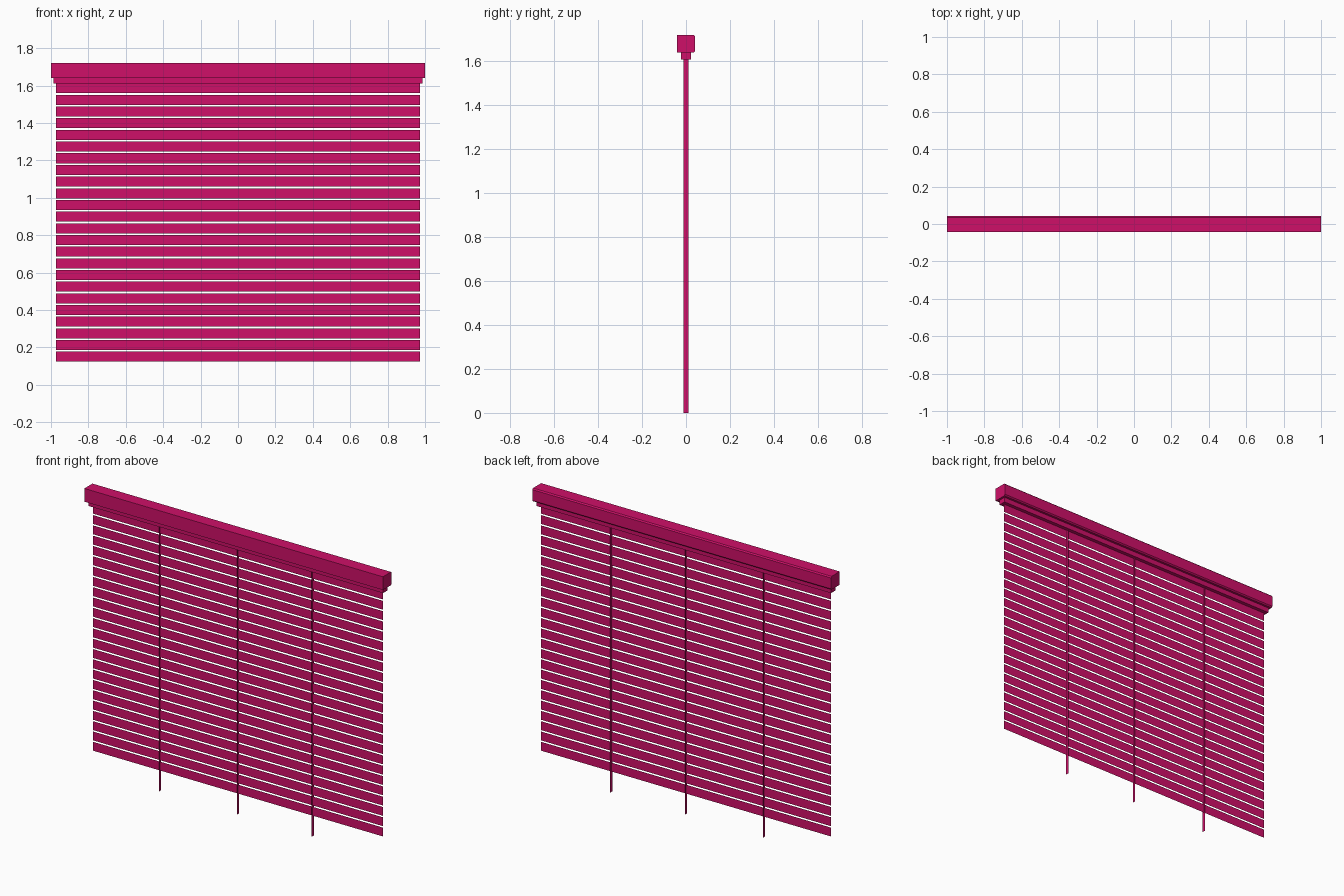
import bpy
import bmesh
from mathutils import Vector

cube = bpy.data.objects.get("Cube")
if cube:
    bpy.data.objects.remove(cube, do_unlink=True)

magenta = bpy.data.materials.new("magenta")
magenta.use_nodes = True
magenta.diffuse_color = (0.62, 0.005, 0.14, 1)
magenta.node_tree.nodes["Principled BSDF"].inputs["Base Color"].default_value = magenta.diffuse_color


def finish(name, bm):
    mesh = bpy.data.meshes.new(name)
    bm.to_mesh(mesh)
    bm.free()
    mesh.materials.append(magenta)
    obj = bpy.data.objects.new(name, mesh)
    bpy.context.collection.objects.link(obj)
    return obj


def extrusion(name, profile, half_length):
    """Extrude a closed (y, z) profile along x."""
    bm = bmesh.new()
    face = bm.faces.new([bm.verts.new((-half_length, y, z)) for y, z in profile])
    result = bmesh.ops.extrude_face_region(bm, geom=[face])
    verts = [v for v in result["geom"] if isinstance(v, bmesh.types.BMVert)]
    bmesh.ops.translate(bm, verts=verts, vec=(2 * half_length, 0, 0))
    bmesh.ops.recalc_face_normals(bm, faces=bm.faces)
    return finish(name, bm)


def sheet(name, corner, side, height):
    """Flat rectangle spanned by a horizontal side and a height."""
    bm = bmesh.new()
    c, s, h = Vector(corner), Vector(side), Vector((0, 0, height))
    bm.faces.new([bm.verts.new(p) for p in (c, c + s, c + s + h, c + h)])
    return finish(name, bm)


# Head rail with bevelled rear edges
depth, low, high, cut = 0.042, 1.64, 1.72, 0.007
extrusion("head_rail", [(-depth, low), (depth - cut, low), (depth, low + cut),
                        (depth, high - cut), (depth - cut, high), (-depth, high)], 1.0)

# Narrower rail underneath
extrusion("lower_rail", [(-0.022, 1.61), (0.022, 1.61), (0.022, low), (-0.022, low)], 0.987)

# Closed slats
slat_count, slat_bottom, pitch, slat_height = 24, 0.124, 0.0624, 0.0535
for i in range(slat_count):
    sheet(f"slat_{i + 1}", (-0.973, 0, slat_bottom + i * pitch), (1.946, 0, 0), slat_height)

# Ladder tapes, edge-on to the front
for name, x in (("right", -0.523), ("middle", 0), ("left", 0.5)):
    sheet(f"{name}_ladder_tape", (x, -0.011, 0), (0, 0.022, 0), 1.61)
